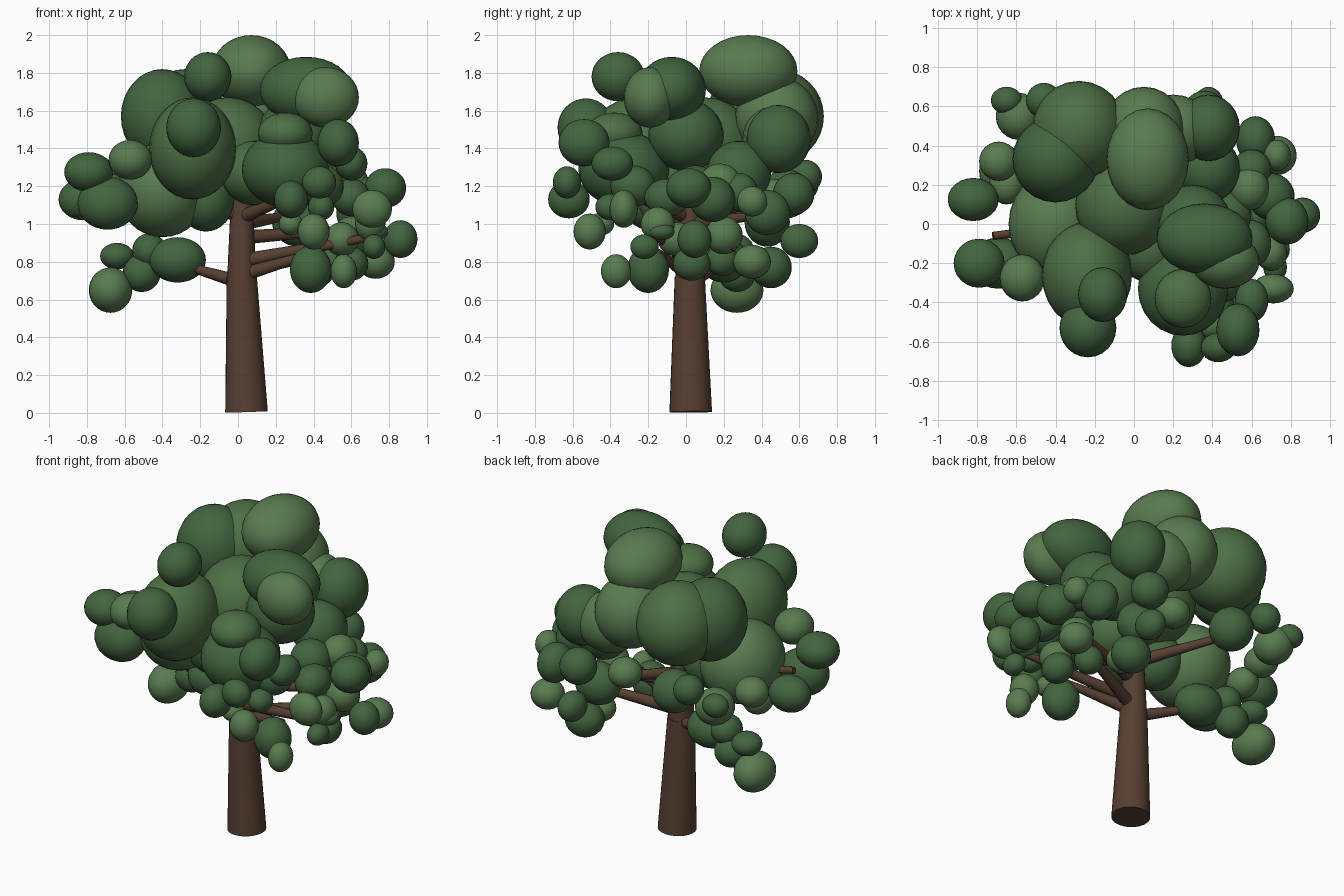
import bpy
from mathutils import Vector


def material(name, rgb):
    m = bpy.data.materials.new(name)
    m.diffuse_color = (*rgb, 1)
    return m


BARK = material("bark", (0.095, 0.05, 0.032))
LIGHT = material("light_leaf", (0.10, 0.20, 0.08))
MID = material("mid_leaf", (0.075, 0.16, 0.06))
DARK = material("dark_leaf", (0.055, 0.13, 0.05))


def limb(name, a, b, r1, r2, sides=20):
    """Tapered round limb from a to b."""
    a, b = Vector(a), Vector(b)
    d = b - a
    bpy.ops.mesh.primitive_cone_add(vertices=sides, radius1=r1, radius2=r2,
                                    depth=d.length, location=(a + b) / 2)
    o = bpy.context.object
    o.name = name
    o.rotation_euler = d.to_track_quat('Z', 'Y').to_euler()
    o.data.materials.append(BARK)
    bpy.ops.object.shade_smooth_by_angle()


def foliage(name, mat, clumps):
    """Ellipsoid leaf clumps: centre x, y, z then radii x, y, z."""
    for x, y, z, rx, ry, rz in clumps:
        bpy.ops.mesh.primitive_uv_sphere_add(segments=24, ring_count=16, radius=1,
                                             location=(x, y, z), scale=(rx, ry, rz))
        o = bpy.context.object
        o.name = name
        o.data.materials.append(mat)
        bpy.ops.object.shade_smooth()


# Trunk
limb("trunk", (.045, .025, 0.005), (.02, .02, 0.72), .113, .08, 24)
limb("upper_trunk", (.02, .02, .70), (.02, .02, 1.4), .078, .045)

# Branches
for a, b in [((.02, .02, .69), (-.32, .2, .79)),
             ((.05, 0, .74), (.42, -.15, .85)),
             ((.05, 0, .81), (.70, -.15, .93)),
             ((.05, .02, .76), (.65, .25, .88)),
             ((.03, .02, .93), (.60, .2, .97)),
             ((.03, 0, 1.04), (.40, -.4, 1.2)),
             ((.02, .02, 1.05), (-.72, -.06, 1.18)),
             ((.02, .02, 1.0), (.3, .42, 1.05)),
             ((.02, .02, 1.05), (-.29, .5, 1.13))]:
    limb("branch", a, b, .038, .02, 12)

# Main crown
foliage("crown_light", LIGHT, [
    (.07, .33, 1.81, .21, .26, .19),
    (.465, -.19, 1.67, .175, .14, .16),
    (.05, .48, 1.56, .21, .22, .22),
    (.20, .48, 1.45, .20, .18, .18),
    (-.40, 0, 1.18, .24, .27, .25),
])
foliage("crown_mid", MID, [
    (-.05, .10, 1.42, .25, .26, .25),
    (.25, -.38, 1.48, .145, .15, .11),
    (-.28, .48, 1.57, .24, .25, .25),
    (-.24, -.26, 1.40, .23, .27, .27),
    (.08, -.10, 1.27, .17, .20, .17),
])
foliage("crown_dark", DARK, [
    (.36, -.075, 1.71, .245, .18, .175),
    (-.40, .33, 1.57, .22, .22, .25),
    (.38, .49, 1.45, .16, .17, .18),
    (-.235, -.53, 1.51, .145, .15, .155),
    (-.16, -.36, 1.78, .125, .14, .13),
    (.25, -.33, 1.29, .23, .24, .20),
    (.30, 0, 1.47, .20, .20, .19),
    (-.17, 0, 1.13, .15, .17, .17),
    (.38, .28, 1.27, .16, .17, .17),
])

# Left side clumps
foliage("left_clump_dark", DARK, [
    (-.82, .125, 1.13, .13, .11, .11),
    (-.79, -.20, 1.275, .13, .125, .105),
    (-.69, -.20, 1.11, .16, .13, .14),
    (-.64, .30, .83, .09, .09, .07),
    (-.51, .27, .74, .10, .10, .10),
    (-.29, .53, 1.16, .13, .13, .13),
    (-.65, .63, 1.2, .08, .07, .07),
    (-.46, .63, 1.25, .09, .09, .09),
    (-.32, .20, .81, .15, .13, .12),
    (-.47, .26, .86, .09, .10, .09),
])
foliage("left_clump_light", LIGHT, [
    (-.57, -.275, 1.34, .115, .12, .105),
    (-.675, .27, .65, .115, .14, .12),
    (-.59, .55, 1.15, .115, .12, .11),
    (-.69, .32, 1.18, .10, .10, .09),
    (-.65, .20, 1.08, .09, .10, .09),
])

# Right side clumps
foliage("right_clump_dark", DARK, [
    (.86, .045, .92, .09, .09, .10),
    (.62, .43, 1.06, .10, .12, .12),
    (.78, .015, 1.19, .11, .12, .105),
    (.70, .14, 1.13, .12, .12, .12),
    (.53, -.54, 1.43, .11, .135, .125),
    (.60, -.39, 1.32, .085, .11, .09),
    (.43, -.63, 1.22, .09, .075, .085),
    (.28, -.62, 1.13, .09, .11, .10),
    (.385, -.20, .76, .11, .11, .125),
    (.72, -.22, .88, .06, .075, .065),
    (.735, -.13, .96, .06, .07, .045),
    (.60, .03, .79, .09, .10, .09),
    (.32, .43, 1.01, .14, .12, .13),
    (.50, .19, .81, .085, .085, .085),
    (.40, .45, .77, .12, .11, .11),
    (.60, -.10, 1.14, .10, .12, .10),
    (.44, -.40, 1.09, .07, .08, .07),
    (.38, .60, .91, .08, .10, .09),
])
foliage("right_filler_dark", DARK, [
    (.45, -.28, 1.20, .11, .12, .11),
    (.48, .05, 1.20, .12, .12, .11),
    (.36, .57, 1.16, .11, .11, .11),
    (.60, .28, 1.17, .10, .10, .10),
])
foliage("right_clump_light", LIGHT, [
    (.73, .35, .80, .10, .10, .09),
    (.71, -.33, 1.08, .105, .075, .10),
    (.40, -.51, .96, .085, .085, .095),
    (.56, -.37, .75, .07, .08, .09),
    (.60, .20, .94, .10, .10, .10),
    (.73, .35, 1.12, .07, .08, .08),
    (.70, -.15, 1.0, .08, .09, .09),
    (.55, -.05, .92, .09, .10, .09),
    (.59, .18, 1.22, .10, .11, .10),
    (.28, -.45, 1.0, .065, .07, .06),
    (.37, .33, .80, .09, .09, .08),
    (.10, .47, 1.15, .10, .10, .09),
])
